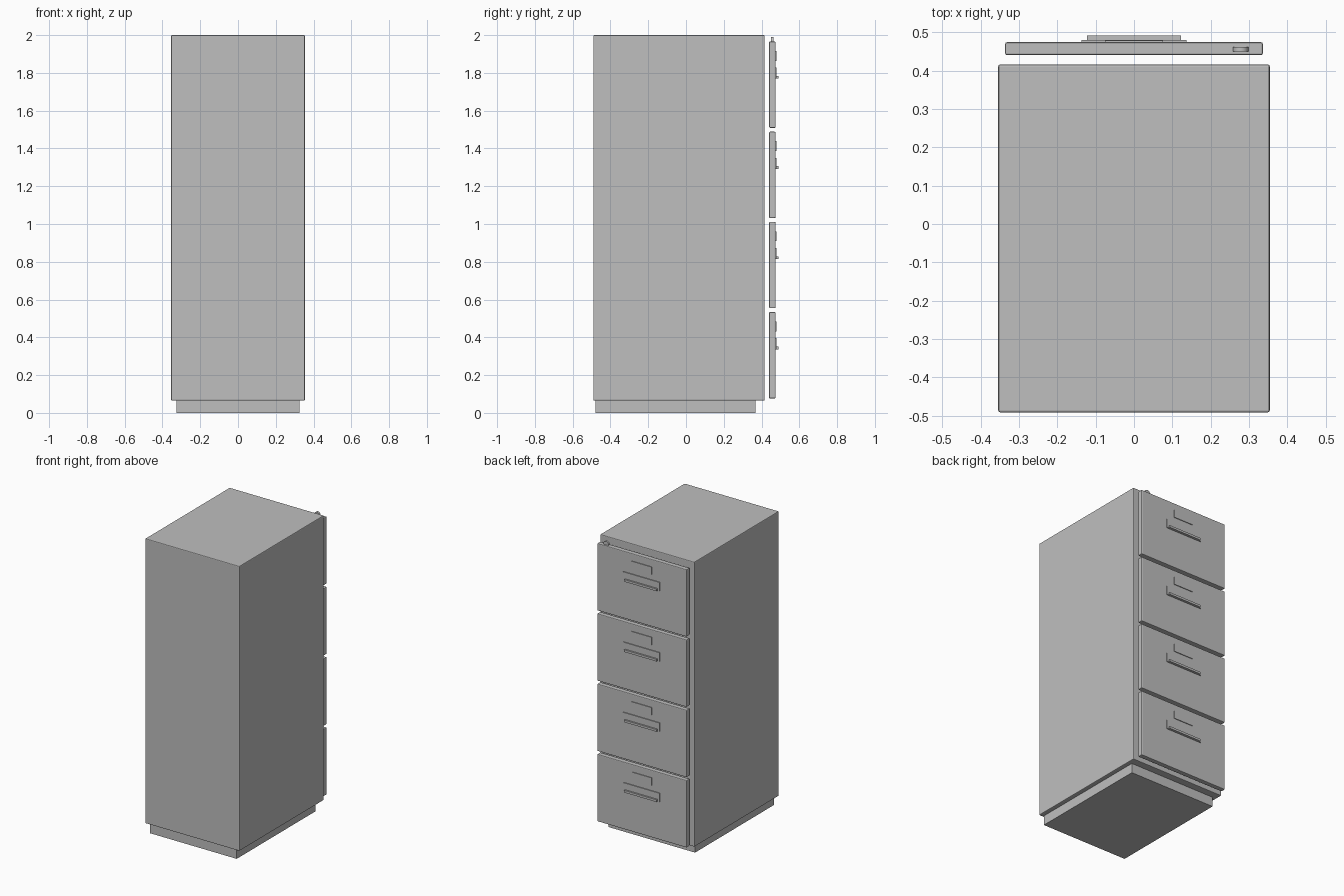
import bpy
import math

cube = bpy.data.objects.get("Cube")
if cube:
    bpy.data.objects.remove(cube, do_unlink=True)

# Single painted-metal colour
metal = bpy.data.materials.new("grey_metal")
metal.use_nodes = True
grey = (0.52, 0.52, 0.52, 1)
metal.diffuse_color = grey
metal.node_tree.nodes["Principled BSDF"].inputs["Base Color"].default_value = grey


def box(name, x, y, z, bevel=0):
    """Box from (min, max) ranges, with an optional rounded edge."""
    ranges = (x, y, z)
    bpy.ops.mesh.primitive_cube_add(size=1, location=[sum(r) / 2 for r in ranges])
    ob = bpy.context.object
    ob.name = name
    ob.scale = [r[1] - r[0] for r in ranges]
    bpy.ops.object.transform_apply(location=False, rotation=False, scale=True)
    ob.data.materials.append(metal)
    if bevel:
        mod = ob.modifiers.new("rounded_edges", "BEVEL")
        mod.width = bevel
        mod.segments = 2
    return ob


# Cabinet shell and recessed plinth
box("cabinet_body", (-0.354, 0.354), (-0.491, 0.416), (0.065, 2.0), 0.005)
box("plinth", (-0.325, 0.325), (-0.478, 0.367), (0, 0.066))

# Four drawer fronts, each with a label plate and a pull handle
face = 0.474
for i in range(4):
    top = 1.966 - i * 0.4775
    n = f"_{i + 1}"
    box("drawer_front" + n, (-0.336, 0.336), (0.44, face), (top - 0.457, top), 0.005)
    box("label_plate" + n, (-0.075, 0.075), (face - 0.002, 0.479), (top - 0.102, top - 0.05))
    box("handle_plate" + n, (-0.137, 0.137), (face - 0.002, 0.48), (top - 0.197, top - 0.138))
    box("handle_grip" + n, (-0.122, 0.122), (0.478, 0.491), (top - 0.197, top - 0.182))

# Rounded latch button on the top drawer
bpy.ops.mesh.primitive_cylinder_add(vertices=16, radius=0.02, depth=0.012,
                                    location=(0.278, 0.456, 1.97),
                                    rotation=(math.pi / 2, 0, 0))
latch = bpy.context.object
latch.name = "latch_button"
latch.data.materials.append(metal)
bpy.ops.object.shade_smooth_by_angle()
